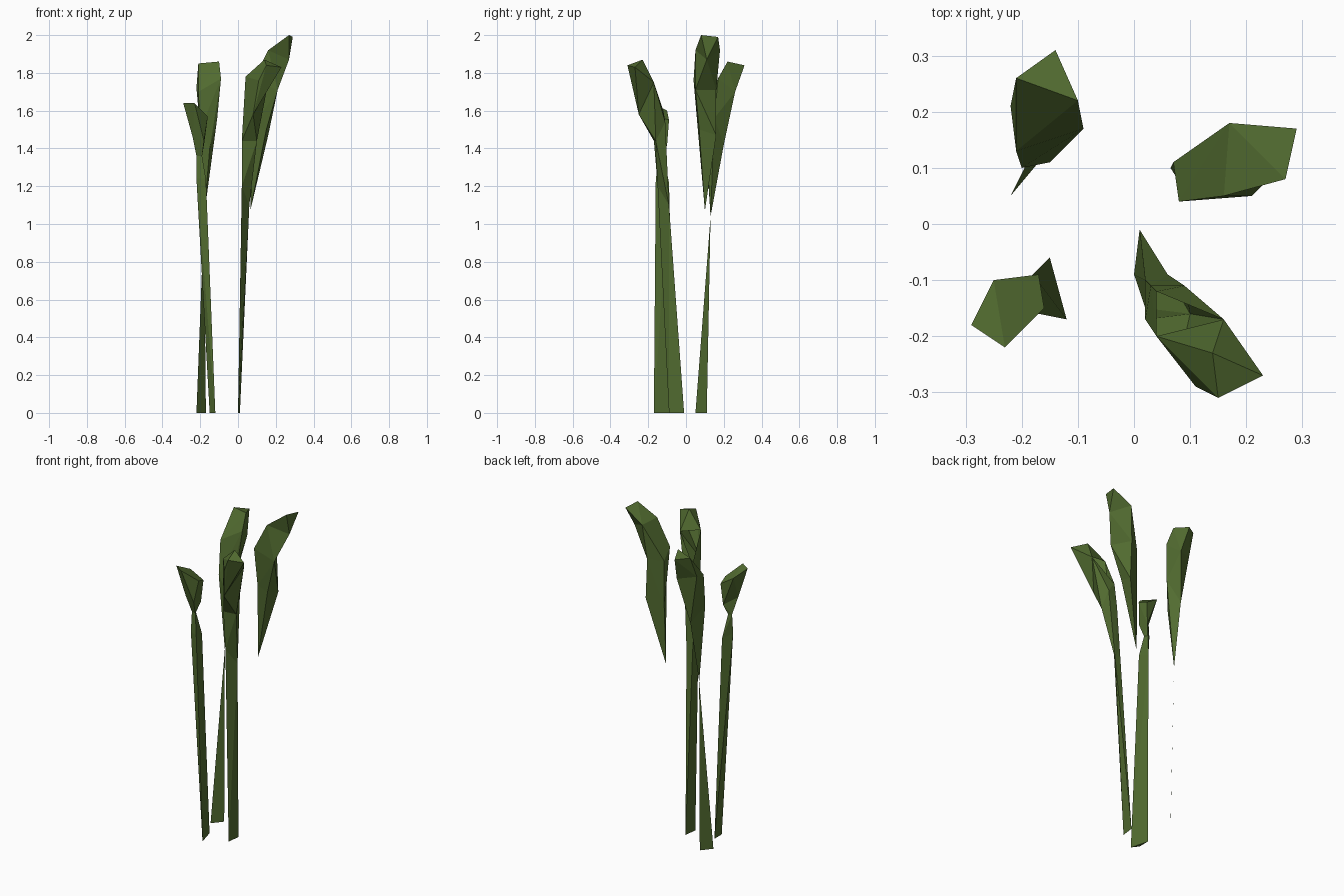
import bpy
import bmesh

default_cube = bpy.data.objects.get("Cube")
if default_cube:
    bpy.data.objects.remove(default_cube, do_unlink=True)


def make_material(name, colour):
    material = bpy.data.materials.new(name)
    material.use_nodes = True
    material.diffuse_color = colour
    material.node_tree.nodes["Principled BSDF"].inputs["Base Color"].default_value = colour
    return material


leaf_green = make_material("leaf green", (0.085, 0.15, 0.03, 1))


def hull_faces(points):
    """Return the faces of the convex hull as tuples of point indices."""
    if len(points) == 3:
        return [tuple(range(3))]
    hull = bmesh.new()
    tags = hull.verts.layers.int.new("source")
    for index, point in enumerate(points):
        hull.verts.new(point)[tags] = index
    bmesh.ops.convex_hull(hull, input=hull.verts[:])
    faces = [tuple(vert[tags] for vert in face.verts) for face in hull.faces]
    hull.free()
    return faces


def build_stalk(name, sections):
    """Skin consecutive cross-sections, leaving out the hidden inner caps."""
    mesh_builder = bmesh.new()
    rings = [[mesh_builder.verts.new(point) for point in ring] for ring in sections]
    last = len(rings) - 1
    for step in range(last):
        lower, upper = rings[step], rings[step + 1]
        corners = lower + upper
        for face in hull_faces([vert.co for vert in corners]):
            verts = [corners[index] for index in face]
            bottom_cap = all(vert in lower for vert in verts)
            top_cap = all(vert in upper for vert in verts)
            if (bottom_cap and step > 0) or (top_cap and step + 1 < last):
                continue
            if mesh_builder.faces.get(verts) is None:
                mesh_builder.faces.new(verts)
    bmesh.ops.recalc_face_normals(mesh_builder, faces=mesh_builder.faces[:])
    mesh = bpy.data.meshes.new(name)
    mesh_builder.to_mesh(mesh)
    mesh_builder.free()
    mesh.materials.append(leaf_green)
    stalk = bpy.data.objects.new(name, mesh)
    bpy.context.collection.objects.link(stalk)
    return stalk


# Back right stalk: flat blade stem that meets the head at a point
build_stalk("back_right_stalk", [
    [(-.22, .05, 0), (-.17, .11, 0)],
    [(-.18, .13, 1.04)],
    [(-.2, .1, 1.5), (-.15, .11, 1.4), (-.17, .2, 1.42), (-.11, .15, 1.56)],
    [(-.21, .13, 1.7), (-.09, .17, 1.77), (-.22, .21, 1.72), (-.12, .26, 1.7)],
    [(-.21, .26, 1.85), (-.14, .31, 1.84), (-.1, .22, 1.86)],
])

# Back left stalk: hanging head without a stem
build_stalk("back_left_stalk", [
    [(.065, .1, 1.07)],
    [(.07, .11, 1.42), (.09, .06, 1.53), (.16, .16, 1.47), (.15, .07, 1.5)],
    [(.08, .04, 1.76), (.07, .11, 1.7), (.15, .16, 1.71), (.21, .05, 1.71)],
    [(.16, .05, 1.92), (.17, .18, 1.92), (.27, .11, 1.87)],
    [(.27, .08, 2), (.29, .17, 1.99)],
])

# Front left stalk: thin tall stem with a forward leaning head
build_stalk("front_left_stalk", [
    [(0, -.09, 0), (.01, -.01, 0)],
    [(.02, -.15, 1.2), (.06, -.09, 1.1), (.02, -.1, 1.2)],
    [(.02, -.17, 1.44), (.1, -.16, 1.44), (.09, -.11, 1.54), (.03, -.11, 1.45)],
    [(.04, -.12, 1.6), (.16, -.17, 1.75), (.04, -.2, 1.78), (.08, -.25, 1.58)],
    [(.14, -.23, 1.87), (.23, -.27, 1.83), (.15, -.31, 1.84), (.11, -.29, 1.76)],
])

# Front right stalk: thin stem, narrow waist and cup shaped top
build_stalk("front_right_stalk", [
    [(-.15, -.06, 0), (-.12, -.17, 0), (-.15, -.13, 0)],
    [(-.22, -.14, 1.24), (-.17, -.16, 1.24), (-.18, -.09, 1.22)],
    [(-.22, -.13, 1.36), (-.19, -.14, 1.36), (-.2, -.12, 1.36)],
    [(-.24, -.16, 1.46), (-.18, -.17, 1.44), (-.18, -.1, 1.42)],
    [(-.25, -.1, 1.6), (-.17, -.09, 1.55), (-.16, -.15, 1.57),
     (-.23, -.22, 1.64), (-.29, -.18, 1.64)],
])
